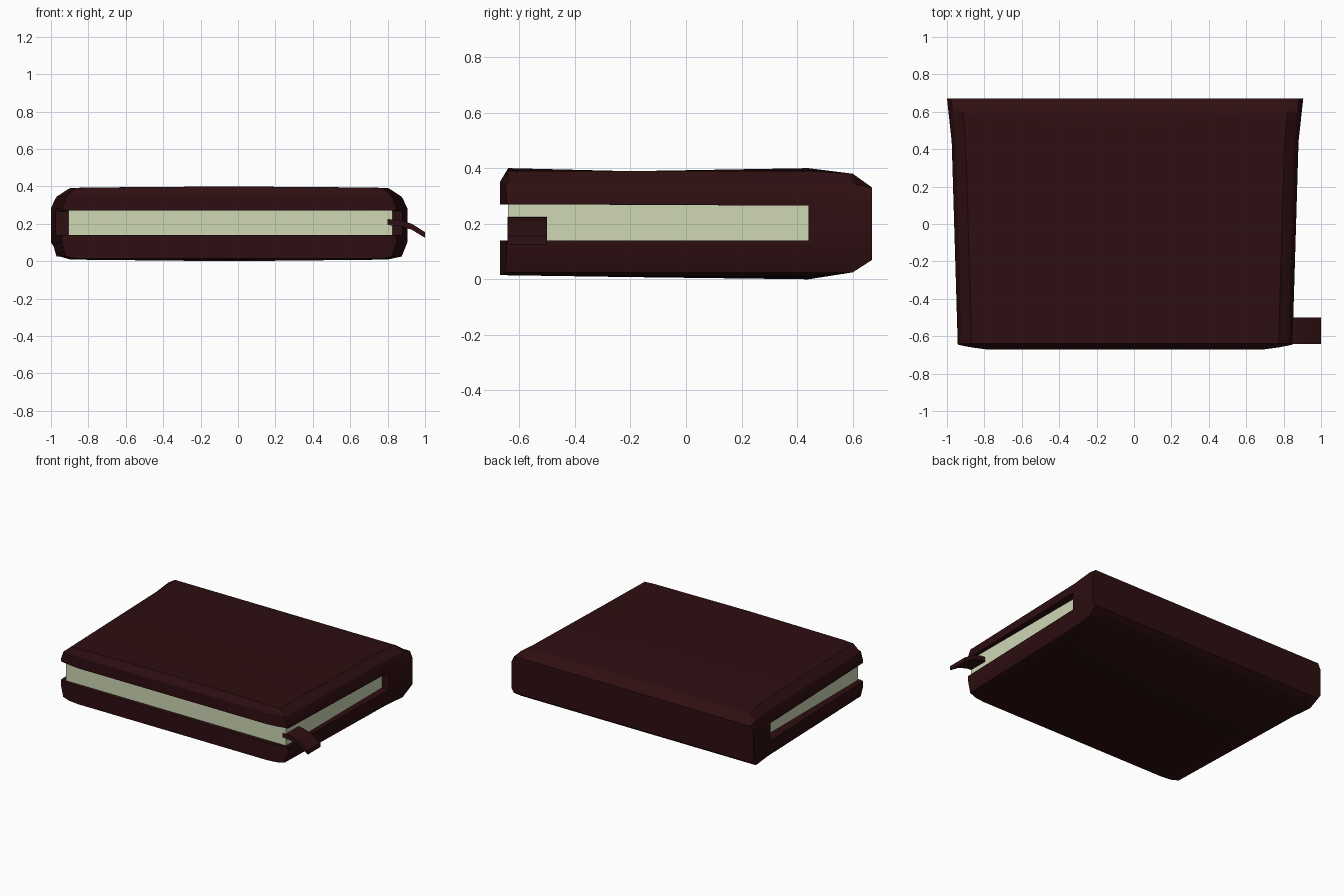
import bpy, bmesh

if "Cube" in bpy.data.objects:
    bpy.data.objects.remove(bpy.data.objects["Cube"])


def material(name, color):
    m = bpy.data.materials.new(name)
    m.diffuse_color = color
    m.use_nodes = True
    m.node_tree.nodes["Principled BSDF"].inputs["Base Color"].default_value = m.diffuse_color
    return m


def loft(name, rings, mat, angle=None):
    """Skin a list of closed rings and cap both ends."""
    bm = bmesh.new()
    vr = [[bm.verts.new(p) for p in r] for r in rings]
    n = len(vr[0])
    for a, b in zip(vr, vr[1:]):
        for i in range(n):
            j = (i + 1) % n
            bm.faces.new((a[i], a[j], b[j], b[i]))
    caps = [bm.faces.new(vr[0]), bm.faces.new(vr[-1])]
    bmesh.ops.recalc_face_normals(bm, faces=bm.faces[:])
    bmesh.ops.triangulate(bm, faces=caps)
    me = bpy.data.meshes.new(name)
    bm.to_mesh(me)
    bm.free()
    ob = bpy.data.objects.new(name, me)
    bpy.context.collection.objects.link(ob)
    me.materials.append(mat)
    if angle:
        bpy.ops.object.select_all(action='DESELECT')
        ob.select_set(True)
        bpy.context.view_layer.objects.active = ob
        bpy.ops.object.shade_smooth_by_angle(angle=angle)
    return ob


leather = material("leather", (0.027, 0.0045, 0.0055, 1))
paper = material("paper", (0.62, 0.68, 0.46, 1))

# Cover: C-shaped side profile (y, z), wrapping round the spine at the back
profile = [(-0.67, 0.015), (-0.2, 0.008), (0.44, 0.0), (0.60, 0.025),
           (0.67, 0.07), (0.67, 0.33), (0.60, 0.38), (0.44, 0.40),
           (-0.2, 0.389), (-0.64, 0.40), (-0.67, 0.35), (-0.67, 0.27),
           (0.44, 0.265), (0.44, 0.14), (-0.67, 0.14)]


def half_width(y):
    """Cover edge flares outwards towards the spine."""
    if y > 0.45:
        return 0.9275 + (y - 0.45) / 0.22 * 0.025
    return 0.895 + (y + 0.64) / 1.09 * 0.0325


# Rounded edge: inset from edge, lowest z, highest z, foremost y
edge = [(0.0, 0.10, 0.285, -0.645), (0.022, 0.025, 0.345, -0.65),
        (0.075, 0.010, 0.39, -0.66), (0.15, 0.008, 0.394, -0.67)]
stations = [(-1, *e) for e in edge] + [(0, 0, 0.0, 0.40, -0.67)]
stations += [(1, *e) for e in reversed(edge)]

rings = []
for side, inset, low, high, front in stations:
    rings.append([(-0.0475 + side * (half_width(y) - inset), max(y, front),
                   min(max(z, low), high)) for y, z in profile])
loft("book_cover", rings, leather, 0.5)

# Page block
loft("pages", [[(x, -0.64, 0.137), (x, 0.45, 0.137), (x, 0.45, 0.269),
                (x, -0.64, 0.272)] for x in (-0.905, 0.825)], paper)

# Drooping bookmark strap at the front right corner
strap = [(0.80, 0.225), (0.86, 0.222), (0.93, 0.20), (1.0, 0.155),
         (1.0, 0.125), (0.93, 0.168), (0.86, 0.19), (0.80, 0.193)]
loft("bookmark_strap", [[(x, y, z) for x, z in strap] for y in (-0.642, -0.50)],
     leather, 0.6)
